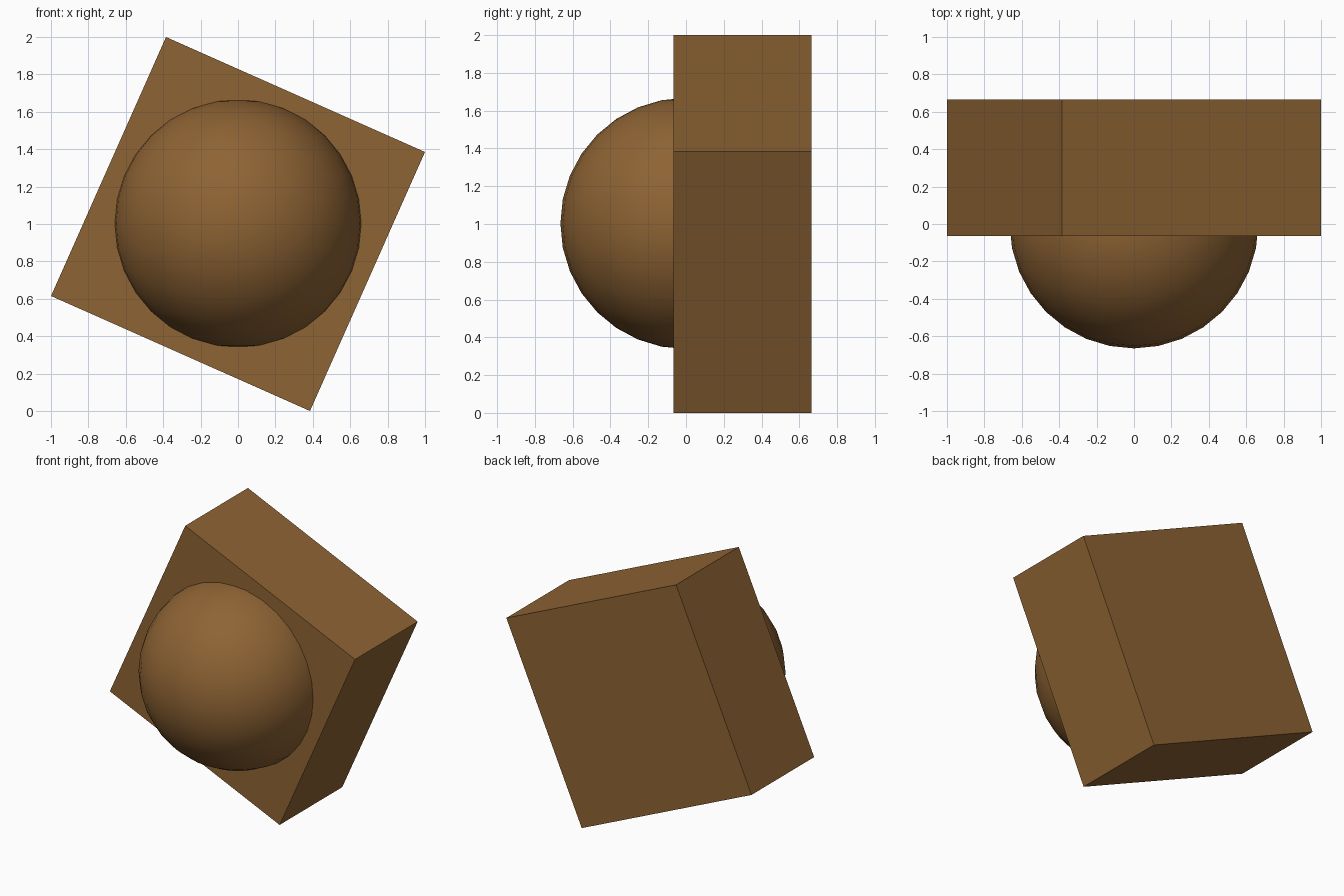
import bpy, bmesh, math
from mathutils import Matrix

if "Cube" in bpy.data.objects:
    bpy.data.objects.remove(bpy.data.objects["Cube"])

brown = bpy.data.materials.new("warm brown")
brown.diffuse_color = (0.27, 0.125, 0.034, 1)
brown.use_nodes = True
brown.node_tree.nodes["Principled BSDF"].inputs["Base Color"].default_value = brown.diffuse_color


def add_object(name, bm):
    mesh = bpy.data.meshes.new(name)
    bm.to_mesh(mesh)
    bm.free()
    mesh.materials.append(brown)
    obj = bpy.data.objects.new(name, mesh)
    bpy.context.collection.objects.link(obj)
    return obj


# Square block, tilted around the front-to-back axis
bm = bmesh.new()
bmesh.ops.create_cube(bm, size=1)
bmesh.ops.scale(bm, vec=(1.515, 0.73, 1.515), verts=bm.verts)
block = add_object("tilted_block", bm)
block.location = (0, 0.30, 1)
block.rotation_euler.y = math.atan2(0.615, 1.385)

# Smooth dome on the front, its open rim sunk into the block
bm = bmesh.new()
bmesh.ops.create_uvsphere(bm, u_segments=32, v_segments=16, radius=0.665)
bmesh.ops.bisect_plane(bm, geom=bm.verts[:] + bm.edges[:] + bm.faces[:],
                       plane_co=(0, 0.05, 0), plane_no=(0, 1, 0), clear_outer=True)
for face in bm.faces:
    face.smooth = True
bmesh.ops.transform(bm, matrix=Matrix.Translation((0, 0, 1.003)), verts=bm.verts)
add_object("front_dome", bm)
